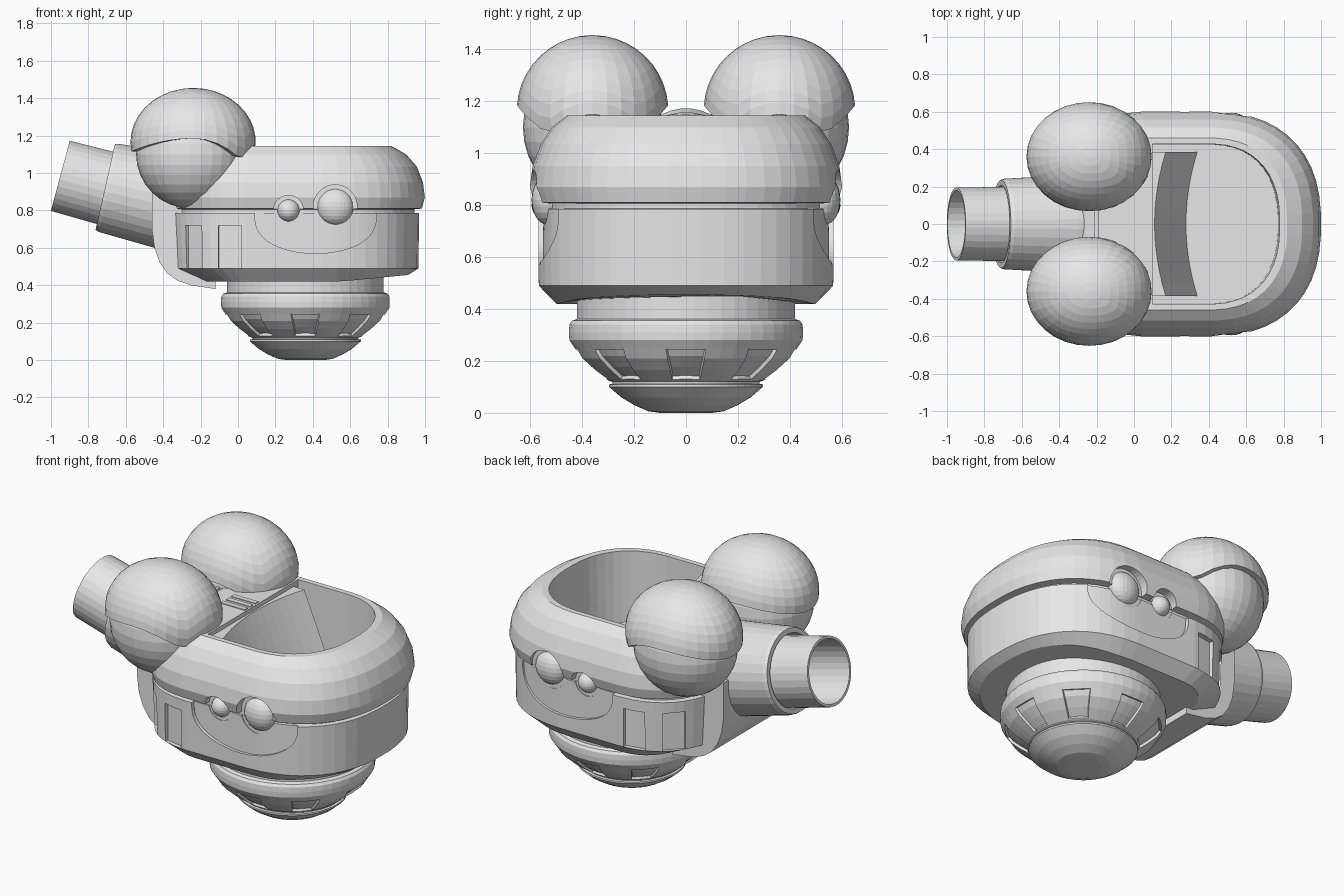
import bpy, bmesh, math
from mathutils import Vector, Matrix

if "Cube" in bpy.data.objects:
    bpy.data.objects.remove(bpy.data.objects["Cube"])

grey = bpy.data.materials.new("light grey")
grey.diffuse_color = (0.8, 0.8, 0.8, 1)
grey.use_nodes = True
grey.node_tree.nodes["Principled BSDF"].inputs["Base Color"].default_value = grey.diffuse_color
FRONT, REAR = .39, .10          # centres of the two rounded hull ends
PF, PR = 2.4, 2.6               # squareness of the two ends


def finish(bm, name):
    bmesh.ops.recalc_face_normals(bm, faces=bm.faces)
    me = bpy.data.meshes.new(name)
    bm.to_mesh(me)
    bm.free()
    ob = bpy.data.objects.new(name, me)
    bpy.context.collection.objects.link(ob)
    me.materials.append(grey)
    return ob


def loft(rings, name, closed=False):
    """Skin a list of closed point rings."""
    bm = bmesh.new()
    vs = [[bm.verts.new(p) for p in r] for r in rings]
    n = len(rings[0])
    for a, b in list(zip(vs, vs[1:])) + ([(vs[-1], vs[0])] if closed else []):
        for i in range(n):
            bm.faces.new((a[i], a[(i + 1) % n], b[(i + 1) % n], b[i]))
    if not closed:
        bm.faces.new(vs[0])
        bm.faces.new(vs[-1])
    return finish(bm, name)


def oval(xr, xf, b, z, n=48):
    """Hull outline: round front, squarer rear, straight flanks between."""
    pts = []
    for i in range(n):
        t = 2 * math.pi * (i + 0.5) / n
        c, s = math.cos(t), math.sin(t)
        p = 2 / PF if c > 0 else 2 / PR
        x = FRONT + (xf - FRONT) * c ** p if c > 0 else REAR - (REAR - xr) * abs(c) ** p
        pts.append((x, b * math.copysign(abs(s) ** p, s), z))
    return pts


def flank(x):
    """Half width of the lower hull at x."""
    if x > FRONT:
        return .57 * (1 - ((x - FRONT) / .58) ** PF) ** (1 / PF)
    return .57 * (1 - (max(REAR - x, 0) / .47) ** PR) ** (1 / PR)


def lathe(profile, name, n=48, matrix=None, closed=False):
    m = matrix or Matrix()
    rings = [[m @ Vector((r * math.cos(2 * math.pi * (i + .5) / n),
                          r * math.sin(2 * math.pi * (i + .5) / n), z))
              for i in range(n)] for r, z in profile]
    return loft(rings, name, closed=closed)


def box(name, loc, size, rot=0):
    bm = bmesh.new()
    m = Matrix.Translation(loc) @ Matrix.Rotation(rot, 4, 'Z') @ Matrix.Diagonal((*size, 1))
    bmesh.ops.create_cube(bm, size=1, matrix=m)
    return finish(bm, name)


def ellipsoid(loc, size, u=32, v=16):
    bm = bmesh.new()
    m = Matrix.Translation(loc) @ Matrix.Diagonal((*size, 1))
    bmesh.ops.create_uvsphere(bm, u_segments=u, v_segments=v, radius=1, matrix=m)
    return bm


def cut(ob, cutter):
    cutter.hide_render = True
    mod = ob.modifiers.new("cut", 'BOOLEAN')
    mod.operation, mod.solver, mod.object = 'DIFFERENCE', 'EXACT', cutter
    bpy.context.view_layer.objects.active = ob
    bpy.ops.object.modifier_apply(modifier=mod.name)
    bpy.data.objects.remove(cutter)


# Hull: lower tub, seam groove and rounded upper rim
hull_profile = [(-.20, .91, .50, .42), (-.355, .965, .568, .49), (-.37, .97, .57, .785),
                (-.34, .945, .54, .787), (-.34, .945, .54, .806), (-.36, .985, .585, .81),
                (-.37, 1.0, .602, .87), (-.37, .99, .592, .95), (-.33, .957, .56, 1.035),
                (-.26, .90, .517, 1.10), (-.17, .82, .46, 1.145)]
rings = [oval(*p) for p in hull_profile]
# the belly rises toward the front
rings[0] = [(x, y, z + .035 * max(0, (x - .55) / .36)) for x, y, z in rings[0]]
hull = loft(rings, "hull")
# Open cockpit
cut(hull, loft([oval(.10, .77, .425, .72), oval(.10, .785, .43, 1.4)], "cockpit_cutter"))

lamps = [(0.27, 0.80, 0.06), (0.52, 0.82, 0.097)]
for side in (-1, 1):
    # Shallow scooped panel under the lamps
    rings = []
    for i in range(25):
        t = math.pi * i / 24
        x = .415 - .325 * math.cos(t)
        zb = .775 - .205 * max(math.sin(t), 0) ** .8
        y, d = flank(x), .025 - .012 * i / 24
        rings.append([(x, side * (y - d), .80), (x, side * (y + .03), .80),
                      (x, side * (y + .03), zb), (x, side * (y - d), zb)])
    cut(hull, loft(rings, "scoop_cutter"))
    # Notches in the rim around the lamps
    for x, z, r in lamps:
        m = Matrix.Translation((x, side * .63, z)) @ Matrix.Rotation(math.pi / 2, 4, 'X')
        cut(hull, lathe([(r + .02, -.085), (r + .02, .085)], "notch_cutter", 32, m))
    # Vent slots on the rounded rear corners
    for x in (-.243, -.045):
        slope = math.atan2(flank(x + .03) - flank(x - .03), .06)
        cut(hull, box("vent_cutter", (x, side * flank(x), .605), (.125, .06, .23), slope * side))

    # Side lamps
    for x, z, r in lamps:
        finish(ellipsoid((x, side * .53, z), (r, .065, r), 24, 12), "side_lamp")

    # Lower pod, trimmed at the front
    bm = ellipsoid((-.25, side * .36, 1.10), (.295, .268, .29))
    bmesh.ops.bisect_plane(bm, geom=bm.verts[:] + bm.edges[:] + bm.faces[:],
                           plane_co=(0.01, 0, 1.08), plane_no=(.24, 0, -.17), clear_outer=True)
    bmesh.ops.holes_fill(bm, edges=[e for e in bm.edges if e.is_boundary])
    finish(bm, "pod_base")

    # Domed pod cap with an arched rim and a dropped front lip
    cx, cz, rx, ry, rz = -.24, 1.165, .335, .292, .29
    rings = []
    for j in range(11):
        ring = []
        for i in range(32):
            a = 2 * math.pi * i / 32
            c, s = math.cos(a), math.sin(a)
            if c < 0:
                rim = 1.185 - .07 * c * c
            elif c < .8:
                rim = 1.185 - .115 * (c / .8) ** 2
            else:
                rim = 1.07 + .08 * (c - .8) / .2
            low = math.asin((rim - cz) / rz)
            lat = low + (math.pi / 2 - .02 - low) * j / 10
            k = math.cos(lat)
            ring.append((cx + rx * k * c, side * .36 + ry * k * s, cz + rz * math.sin(lat)))
        rings.append(ring)
    inner = [(cx + (x - cx) * .85, side * .36 + (y - side * .36) * .85, z) for x, y, z in rings[0]]
    loft([inner] + rings, "pod_cap")

# Exhaust tube and its sleeve, tilted up toward the rear
axis = Vector((-.966, 0, .26))
tilt = axis.to_track_quat('Z', 'Y').to_matrix().to_4x4()
m = Matrix.Translation((-.95, 0, .985)) @ tilt
lathe([(.18, 0), (.195, 0), (.203, -.5), (.18, -.5)], "exhaust_tube", 32, m, True)
lathe([(.10, -.42), (.182, -.42), (.182, -.45), (.10, -.45)], "tube_back", 32, m)
axis = Vector((-.975, 0, .22))
tilt = axis.to_track_quat('Z', 'Y').to_matrix().to_4x4()
m = Matrix.Translation((-.71, 0, .925)) @ tilt
lathe([(.208, 0), (.236, 0), (.243, -.02), (.262, -.36), (.262, -.6), (.208, -.6)],
      "exhaust_sleeve", 32, m, True)

# Curved rear shell that carries the sleeve
shell = [(-.46, .90), (-.46, .70), (-.447, .60), (-.42, .525), (-.38, .465), (-.325, .425),
         (-.25, .40), (-.12, .38), (-.12, .43), (0, .5), (0, .9)]
loft([[(x, y, z) for x, z in shell] for y in (-.3, .3)], "rear_shell")

# Curved sloping backrest in the cockpit
rings = []
for i in range(13):
    y = -.385 + .77 * i / 12
    x = .17 - .06 * (1 - (y / .385) ** 2)
    rings.append([(x, y, 1.12), (x + .17, y, .715), (.07, y, .715), (.07, y, 1.12)])
loft(rings, "backrest")

# Rear deck ribs
for y in (-.05, 0, .05):
    box("deck_rib", (.01, y, 1.14), (.16, .03, .02))
for x in (-.2, -.16):
    box("deck_bar", (x, 0, 1.12), (.02, .3, .05))

# Neck, ball base and bottom dish
at = Matrix.Translation((.36, 0, 0))
lathe([(.42, .35), (.42, .47)], "neck", 48, at)
base = lathe([(.28, .10), (.285, .12), (.30, .125), (.355, .165), (.405, .21), (.43, .25),
              (.45, .28), (.452, .31), (.45, .34), (.44, .355), (.42, .362)], "ball_base", 48, at)
lathe([(.10, 0), (.145, .006), (.20, .03), (.25, .06), (.297, .10), (.297, .11), (.27, .113)],
      "bottom_dish", 48, at)

# Eight recessed windows around the base
bm = bmesh.new()
bm.from_mesh(base.data)
windows = []
for f in bm.faces:
    c = f.calc_center_median()
    off = (math.degrees(math.atan2(c.y, c.x - .36)) + 22.5) % 45 - 22.5
    if abs(off) < 13 and .126 < c.z < .25 and len(f.verts) == 4:
        windows.append(f)
bmesh.ops.inset_region(bm, faces=windows, thickness=.008, depth=0)
bmesh.ops.inset_region(bm, faces=windows, thickness=.004, depth=-.014)
bm.to_mesh(base.data)
bm.free()
